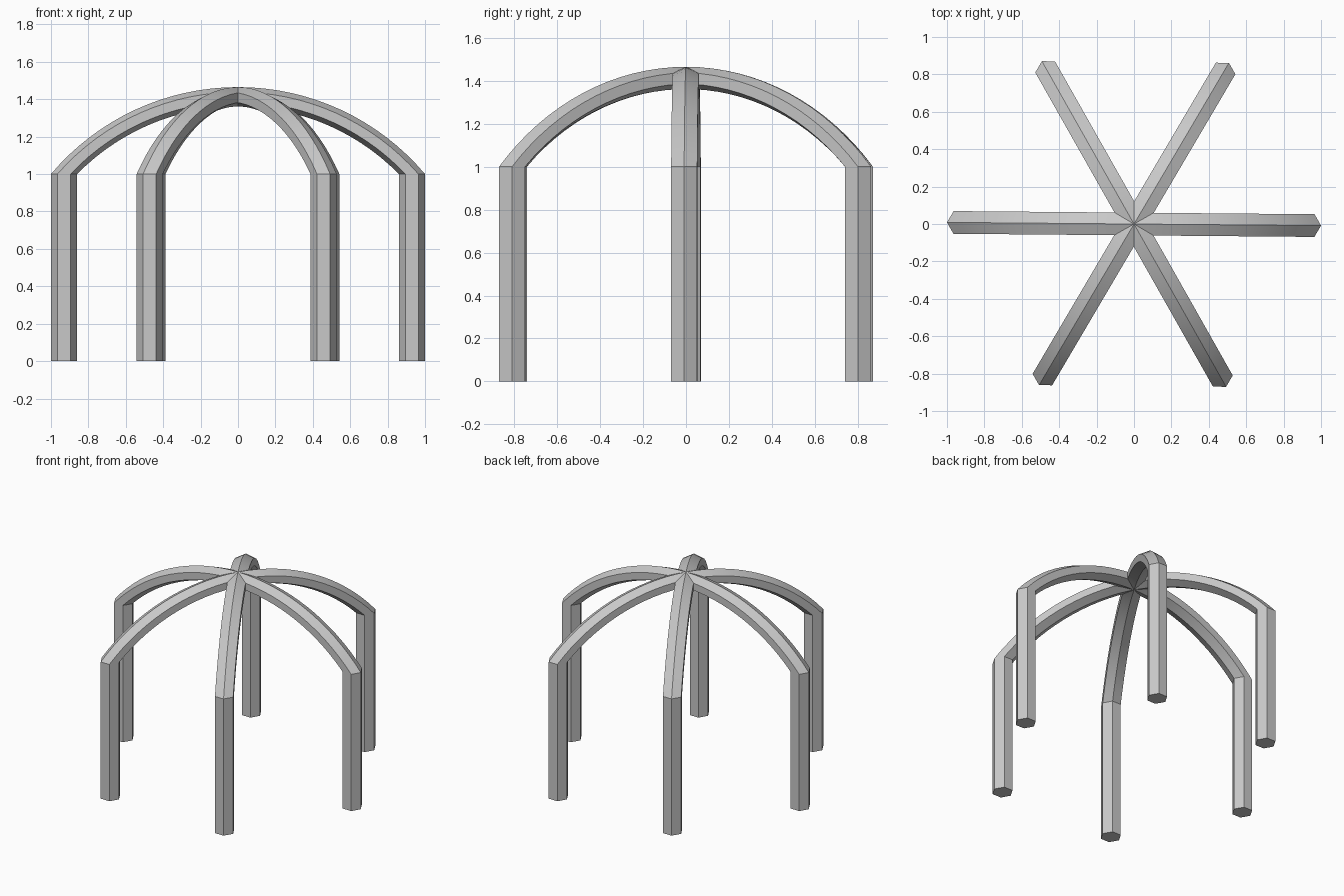
import bpy, bmesh
from math import sin, cos, pi, radians, atan2
from mathutils import Matrix, Vector

cube = bpy.data.objects.get("Cube")
if cube:
    bpy.data.objects.remove(cube, do_unlink=True)

ARMS = 6
TUBE = 0.07          # hexagon radius
REACH = 1.0 - TUBE   # leg centre from the axis
LEG = 1.0            # leg height
DROP = 0.843         # arch centre below the leg tops
STEPS = 16

steel = bpy.data.materials.new("plain_grey")
steel.use_nodes = True
grey = (0.58, 0.58, 0.58, 1)
steel.diffuse_color = grey
steel.node_tree.nodes["Principled BSDF"].inputs["Base Color"].default_value = grey


def extrude_ring(bm, edges):
    """Extrude a loop of edges; return the new loop and its vertices."""
    geom = bmesh.ops.extrude_edge_only(bm, edges=edges)["geom"]
    verts = [g for g in geom if isinstance(g, bmesh.types.BMVert)]
    ring = set(verts)
    loop = [g for g in geom if isinstance(g, bmesh.types.BMEdge)
            and all(v in ring for v in g.verts)]
    return loop, verts


def make_rib():
    bm = bmesh.new()
    # hexagonal foot with one corner pointing outward
    foot = bm.faces.new([bm.verts.new((REACH + TUBE * cos(i * pi / 3),
                                       TUBE * sin(i * pi / 3), 0))
                         for i in range(6)])
    # straight leg
    loop, verts = extrude_ring(bm, list(foot.edges))
    bmesh.ops.translate(bm, verts=verts, vec=(0, 0, LEG))
    # circular arch swept up to the axis
    turn = Matrix.Rotation(-atan2(REACH + TUBE, DROP) / STEPS, 3, 'Y')
    for _ in range(STEPS):
        loop, verts = extrude_ring(bm, loop)
        bmesh.ops.rotate(bm, verts=verts, cent=(0, 0, LEG - DROP), matrix=turn)
    # mitre the inner end where the ribs meet
    half = pi / ARMS
    for side in (1, -1):
        bmesh.ops.bisect_plane(bm, geom=bm.verts[:] + bm.edges[:] + bm.faces[:],
                               plane_co=(0, 0, 0), clear_outer=True,
                               plane_no=Vector((-sin(half), side * cos(half), 0)))
    bmesh.ops.recalc_face_normals(bm, faces=bm.faces)
    # the tube is open at the mitre, so check that the foot faces down
    if min(bm.faces, key=lambda f: f.calc_center_median().z).normal.z > 0:
        bmesh.ops.reverse_faces(bm, faces=bm.faces[:])
    mesh = bpy.data.meshes.new("rib")
    bm.to_mesh(mesh)
    bm.free()
    mesh.materials.append(steel)
    mesh.shade_smooth()
    mesh.set_sharp_from_angle(angle=radians(25))
    return mesh


# six identical ribs around the axis
rib = make_rib()
for i in range(ARMS):
    obj = bpy.data.objects.new(f"arched_rib_{i + 1}", rib)
    obj.rotation_euler.z = i * 2 * pi / ARMS - radians(0.5)
    bpy.context.collection.objects.link(obj)
